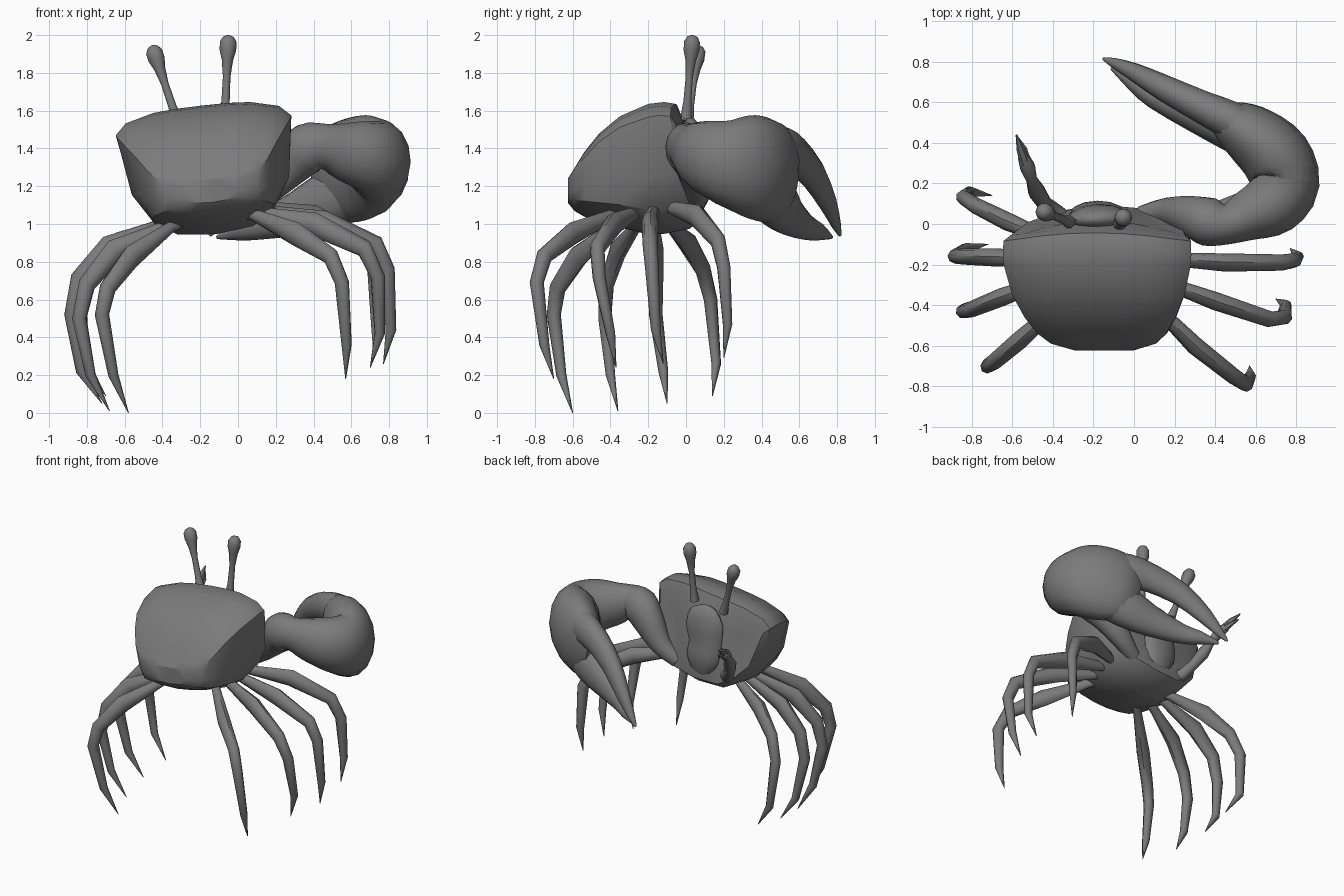
import bpy, bmesh, math
from mathutils import Vector, Matrix

grey = bpy.data.materials.new("shell_grey")
grey.diffuse_color = (0.2, 0.2, 0.2, 1)


def loft(name, rings, angle=35):
    """Skin a list of closed rings and cap both ends."""
    bm = bmesh.new()
    loops = [[bm.verts.new(p) for p in ring] for ring in rings]
    n = len(loops[0])
    for a, b in zip(loops, loops[1:]):
        for i in range(n):
            j = (i + 1) % n
            bm.faces.new((a[i], a[j], b[j], b[i]))
    bm.faces.new(loops[0])
    bm.faces.new(loops[-1])
    bmesh.ops.recalc_face_normals(bm, faces=bm.faces)
    me = bpy.data.meshes.new(name)
    bm.to_mesh(me)
    bm.free()
    me.materials.append(grey)
    ob = bpy.data.objects.new(name, me)
    bpy.context.collection.objects.link(ob)
    bpy.ops.object.select_all(action='DESELECT')
    ob.select_set(True)
    bpy.context.view_layer.objects.active = ob
    bpy.ops.object.shade_smooth_by_angle(angle=math.radians(angle))
    return ob


def smooth_path(pts, steps):
    """Catmull-Rom through (x, y, z, side radius, up radius)."""
    p = [pts[0]] + pts + [pts[-1]]
    out = []
    for i in range(1, len(p) - 2):
        for k in range(steps):
            t = k / steps
            out.append(tuple(
                0.5 * (2*b + (c-a)*t + (2*a-5*b+4*c-d)*t*t + (3*b-a-3*c+d)*t**3)
                for a, b, c, d in zip(p[i-1], p[i], p[i+1], p[i+2])))
    return out + [pts[-1]]


def tube(name, pts, sides=8, steps=1, angle=50, first_side=None, upright=False):
    """Tapered limb with an oval section; upright keeps the section level."""
    if steps > 1:
        pts = smooth_path(pts, steps)
    pos = [Vector(p[:3]) for p in pts]
    side, rings = Vector(first_side) if first_side else None, []
    for i, p in enumerate(pts):
        t = (pos[min(i+1, len(pos)-1)] - pos[max(i-1, 0)]).normalized()
        if side is None or upright:
            side = t.cross(Vector((0, 0, 1)))
        side = (side - t * side.dot(t)).normalized()
        up = side.cross(t)
        rings.append([pos[i] + side * max(p[3], .002) * math.cos(a) + up * max(p[4], .002) * math.sin(a)
                      for a in (2 * math.pi * k / sides for k in range(sides))])
    return loft(name, rings, angle)


# Carapace: sections from face to tail, rolled slightly to one side
# (y, half width, top, bottom, forward lean, boxiness of the lower half)
sections = [(.05, .30, .16, -.21, .2, 0), (.035, .43, .28, -.26, .2, 0), (-.01, .465, .335, -.31, .1, 0),
            (-.1, .468, .345, -.335, 0, 0), (-.2, .465, .335, -.34, 0, .1), (-.35, .428, .27, -.30, 0, .3),
            (-.46, .375, .18, -.27, 0, .5), (-.54, .32, .08, -.24, 0, .6),
            (-.59, .26, .0, -.21, 0, .65), (-.625, .14, -.05, -.17, 0, .7)]
half = [(0, 1), (.3, .995), (.55, .97), (.87, .86), (1, .69),
        (.89, -.24), (.65, -.72), (.43, -.94), (0, -1)]
outline = half + [(-u, w) for u, w in reversed(half[1:-1])]
roll = Matrix.Rotation(math.radians(-6.5), 3, 'Y')
rings = []
for y, hw, top, bot, lean, box in sections:
    mid, h = (top + bot) / 2, (top - bot) / 2
    ring = []
    for u, w in outline:
        if -.9 < w < 0:
            u += box * (math.copysign(1, u) - u)
        back = .05 * u * u if y > -.15 else 0
        z = mid + w * h
        ring.append(Vector((-.19, 0, 1.28)) + roll @ Vector((.035 + u * hw, y - lean * z - back, z)))
    rings.append(ring)
loft("carapace", rings, 32)

# Mouth bulge and lower jaw on the face
tube("mouth_bulge", [(-.16, .02, 1.56, .02, .01), (-.165, .025, 1.53, .10, .04), (-.175, .03, 1.42, .15, .065),
                     (-.19, .04, 1.29, .13, .06), (-.18, .06, 1.18, .13, .055), (-.17, .05, 1.07, .08, .04)],
     12, 2, first_side=(1, 0, 0))

# Eye stalks with club-shaped ends
for name, base, tip in (("left_eye", (-.32, .01, 1.54), (-.455, .065, 1.945)),
                        ("right_eye", (-.07, .0, 1.56), (-.05, .035, 2.0))):
    b, t = Vector(base), Vector(tip)
    tube(name, [(*b.lerp(t, f), r, r) for f, r in
                ((0, .032), (.2, .022), (.5, .02), (.7, .03), (.82, .044),
                 (.92, .044), (.98, .028), (1, .008))], 10, first_side=(1, 0, 0))

# Large claw: arm and palm, then two fingers
tube("large_claw_arm", [
    (.04, .04, 1.09, .05, .05), (.16, .06, 1.18, .07, .075), (.28, .04, 1.32, .10, .12),
    (.37, .01, 1.40, .12, .135), (.46, .00, 1.41, .10, .12), (.56, .04, 1.385, .125, .155),
    (.68, .10, 1.36, .16, .19), (.745, .20, 1.33, .17, .225), (.70, .33, 1.31, .175, .27),
    (.59, .43, 1.28, .155, .275), (.49, .49, 1.25, .12, .245), (.41, .52, 1.23, .06, .17)],
    16, 3, upright=True)
tube("large_claw_upper_finger", [
    (.58, .45, 1.38, .09, .14), (.48, .51, 1.395, .095, .125), (.33, .58, 1.36, .08, .105),
    (.15, .67, 1.265, .065, .085), (.0, .75, 1.115, .045, .06), (-.10, .795, .995, .025, .03),
    (-.15, .815, .94, .008, .008)], 12, 2, upright=True)
tube("large_claw_lower_finger", [
    (.62, .41, 1.20, .12, .16), (.46, .48, 1.12, .11, .15), (.30, .54, 1.05, .085, .115),
    (.10, .63, .985, .06, .07), (0, .70, .96, .045, .048), (-.11, .77, .93, .01, .01)],
    12, 2, upright=True)

# Small claw: thin arm and two pincers
tube("small_claw_arm", [
    (-.30, -.02, 1.07, .04, .04), (-.38, .05, 1.09, .045, .045), (-.44, .10, 1.17, .038, .038),
    (-.48, .16, 1.25, .045, .045), (-.505, .22, 1.33, .028, .028), (-.525, .28, 1.38, .04, .04),
    (-.545, .33, 1.41, .03, .03)])
tube("small_claw_upper_pincer", [(-.535, .30, 1.40, .028, .028), (-.56, .37, 1.45, .02, .02),
                                 (-.58, .44, 1.48, .004, .004)], 6)
tube("small_claw_lower_pincer", [(-.53, .30, 1.385, .025, .025), (-.545, .37, 1.41, .018, .018),
                                 (-.575, .43, 1.44, .004, .004)], 6)

# Walking legs: root, thigh, two knee points, ankle, pointed tip
radii = [(.03, .032), (.045, .062), (.04, .048), (.036, .04), (.026, .028), (.002, .002)]
legs = {
    "right_leg_1": [(.12, -.09, 1.09), (.40, .06, 1.04), (.66, .17, .91), (.72, .2, .77), (.73, .22, .47), (.72, .2, .29)],
    "right_leg_2": [(.12, -.17, 1.07), (.45, -.19, 1.01), (.73, -.19, .89), (.79, -.18, .76), (.81, -.16, .44), (.77, -.12, .26)],
    "right_leg_3": [(.1, -.27, 1.06), (.4, -.38, 1.0), (.67, -.47, .87), (.74, -.46, .72), (.75, -.4, .42), (.7, -.37, .24)],
    "right_leg_4": [(.08, -.38, 1.05), (.3, -.6, .95), (.49, -.75, .83), (.55, -.79, .69), (.575, -.75, .36), (.57, -.7, .18)],
    "left_leg_1": [(-.4, -.08, .99), (-.62, .01, .9), (-.78, .09, .76), (-.84, .13, .6), (-.81, .16, .26), (-.7, .14, .09)],
    "left_leg_2": [(-.42, -.17, .99), (-.68, -.165, .88), (-.84, -.16, .71), (-.88, -.16, .52), (-.83, -.12, .22), (-.72, -.1, .05)],
    "left_leg_3": [(-.4, -.27, .98), (-.65, -.36, .86), (-.8, -.42, .68), (-.84, -.43, .5), (-.78, -.4, .2), (-.68, -.36, .01)],
    "left_leg_4": [(-.36, -.39, .98), (-.56, -.57, .83), (-.69, -.68, .66), (-.72, -.7, .52), (-.66, -.66, .2), (-.58, -.6, 0)],
}
for name, pts in legs.items():
    root = Vector(pts[0])
    inner = root.lerp(Vector((-.15, -.22, 1.08)), .35)   # buried joint inside the body
    tube(name, [(*inner, .028, .03)] + [(*p, *r) for p, r in zip(pts, radii)], 8)
